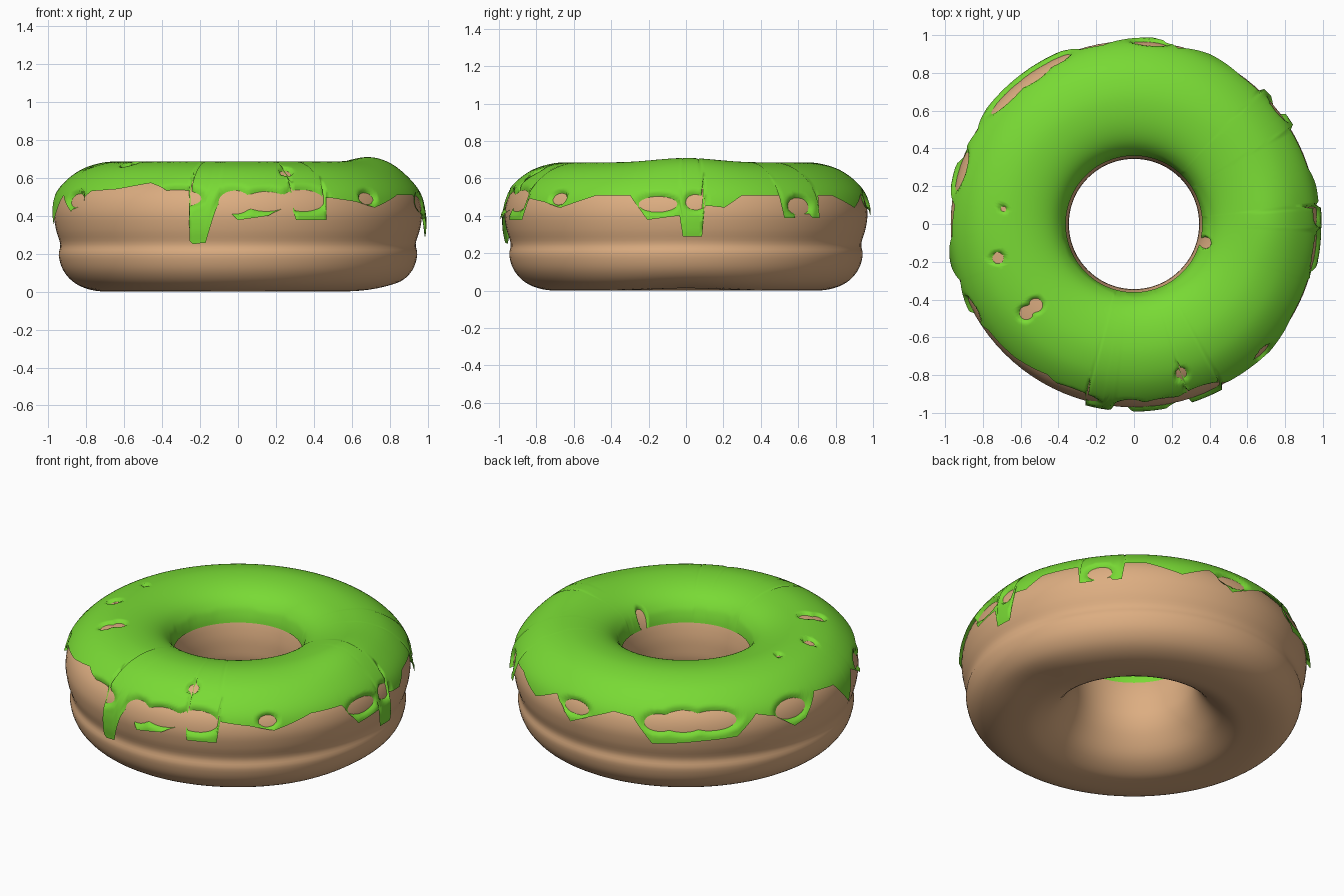
import bpy, math
from mathutils import Vector
from mathutils.geometry import interpolate_bezier

if "Cube" in bpy.data.objects:
    bpy.data.objects.remove(bpy.data.objects["Cube"])

# dough cross-section (radius, z), from the inner wall over the top and round the bottom
PROFILE = [(.345, .34), (.352, .43), (.38, .53), (.44, .61), (.54, .655), (.67, .667),
           (.79, .64), (.88, .585), (.945, .51), (.97, .42), (.96, .33), (.937, .25),
           (.945, .19), (.92, .11), (.86, .045), (.77, .008), (.66, 0), (.56, .012),
           (.46, .07), (.385, .17), (.35, .26)]


def smooth_loop(pts, res):
    """Closed Catmull-Rom curve through the points."""
    out, n = [], len(pts)
    p = [Vector((a, b, 0)) for a, b in pts]
    for i in range(n):
        a, b, c, d = p[i - 1], p[i], p[(i + 1) % n], p[(i + 2) % n]
        out += interpolate_bezier(b, b + (c - a) / 6, c - (d - b) / 6, c, res + 1)[:-1]
    return [(q.x, q.y) for q in out]


def make_object(name, verts, rows, cols, wrap, color):
    """Skin a grid that is closed round the axis."""
    faces = []
    for i in range(cols):
        j = (i + 1) % cols
        for k in range(rows if wrap else rows - 1):
            m = (k + 1) % rows
            faces.append((i * rows + k, i * rows + m, j * rows + m, j * rows + k))
    mesh = bpy.data.meshes.new(name)
    mesh.from_pydata(verts, [], [f[::-1] for f in faces])
    mesh.shade_smooth()
    mat = bpy.data.materials.new(name + "_color")
    mat.diffuse_color = color
    mat.use_nodes = True
    mat.node_tree.nodes["Principled BSDF"].inputs["Base Color"].default_value = mat.diffuse_color
    mesh.materials.append(mat)
    ob = bpy.data.objects.new(name, mesh)
    bpy.context.collection.objects.link(ob)
    return ob


# top swell on the +x side
def swell(theta, r):
    d = math.degrees(math.atan2(math.sin(theta), math.cos(theta)))
    return .028 * math.exp(-(d / 20) ** 2 - ((r - .73) / .15) ** 2)


# dough body
loop = smooth_loop(PROFILE, 4)
COLS = 96
verts = []
for i in range(COLS):
    t = 2 * math.pi * i / COLS
    verts += [(r * math.cos(t), r * math.sin(t), z + swell(t, r) * .8) for r, z in loop]
make_object("dough", verts, len(loop), COLS, True, (.72, .42, .22, 1))

# icing: ragged lower edge (degrees, z)
EDGE = [(0, .30), (5, .30), (6, .45), (12, .44), (18, .50), (31, .50), (32, .39), (36, .39),
        (37, .41), (42, .41), (43, .39), (46, .39), (47, .50), (54, .50), (66, .44), (76, .51),
        (84, .40), (92, .46), (100, .51), (107, .50), (114, .37), (130, .39), (142, .40),
        (149, .50), (156, .47), (163, .39), (168, .41), (174, .52), (184, .50), (192, .36),
        (198, .50), (207, .42), (216, .52), (228, .53), (240, .56), (249, .52), (254, .47),
        (252.1 + 3, .26), (260, .27), (264, .47), (270, .38), (279, .40), (287, .46),
        (288, .38), (298, .38), (299, .49), (309, .47), (317, .44), (330, .50), (342, .50),
        (348, .38), (358, .40), (359, .30), (360, .30)]
# bare patches where the dough shows (degrees, half width, radius-along z, half height)
PATCHES = [(351, 6, .46, .04), (3, 3, .47, .04), (38.5, 4, .45, .045), (85, 5, .48, .035),
           (116, 5, .48, .045), (124, 7, .49, .055), (134, 8, .49, .05), (163, 6, .48, .05),
           (208, 4, .48, .035), (250, 8, .49, .045), (269, 5, .47, .06), (279, 7, .475, .05),
           (291, 7, .48, .055), (315, 3, .49, .03)]
# small bare dots on the top (x, y, radius)
DOTS = [(.25, -.79, .028), (-.52, -.43, .035), (-.57, -.47, .035), (-.72, -.18, .03),
        (-.69, .08, .016), (.38, -.10, .028)]


def edge_z(d):
    for (a, za), (b, zb) in zip(EDGE, EDGE[1:]):
        if a <= d <= b:
            return za + (zb - za) * (d - a) / (b - a)
    return .45


def bareness(d, x, y, r, z):
    best = 9
    if r > .8:
        for a, w, c, h in PATCHES:
            best = min(best, math.hypot((d - a) / w, (z - c) / h))
    for a, b, s in DOTS:
        best = min(best, math.hypot(x - a, y - b) / s)
    return max(0, min(1, (1.35 - best) / .5))


fine = smooth_loop(PROFILE, 16)
start = 16 * 1 + 10
peak = 16 * 5
ROWS, ICOLS = 56, 360
verts = []
for i in range(ICOLS):
    d = 360 * i / ICOLS
    t = math.radians(d)
    ze = edge_z(d)
    end = next(k for k in range(peak, len(fine)) if fine[k][1] <= ze)
    z0, z1 = fine[end - 1][1], fine[end][1]
    stop = end - 1 + (z0 - ze) / (z0 - z1)
    for k in range(ROWS):
        s = start + (stop - start) * k / (ROWS - 1)
        n = int(s)
        f = s - n
        (r0, h0), (r1, h1) = fine[n], fine[n + 1]
        r, z = r0 + (r1 - r0) * f, h0 + (h1 - h0) * f
        tangent = Vector((r1 - r0, h1 - h0)).normalized()
        off = .018 * min(1, .3 + k / 8)
        # drips lift away from the wall near their tips
        off += .025 * max(0, .42 - z) / .15 if r > .8 else 0
        b = bareness(d, r * math.cos(t), r * math.sin(t), r, z)
        off = off * (1 - b) - .012 * b
        rr, zz = r - tangent.y * off, z + tangent.x * off
        verts.append((rr * math.cos(t), rr * math.sin(t), zz + swell(t, r)))
make_object("icing", verts, ROWS, ICOLS, False, (.19, .70, .035, 1))
